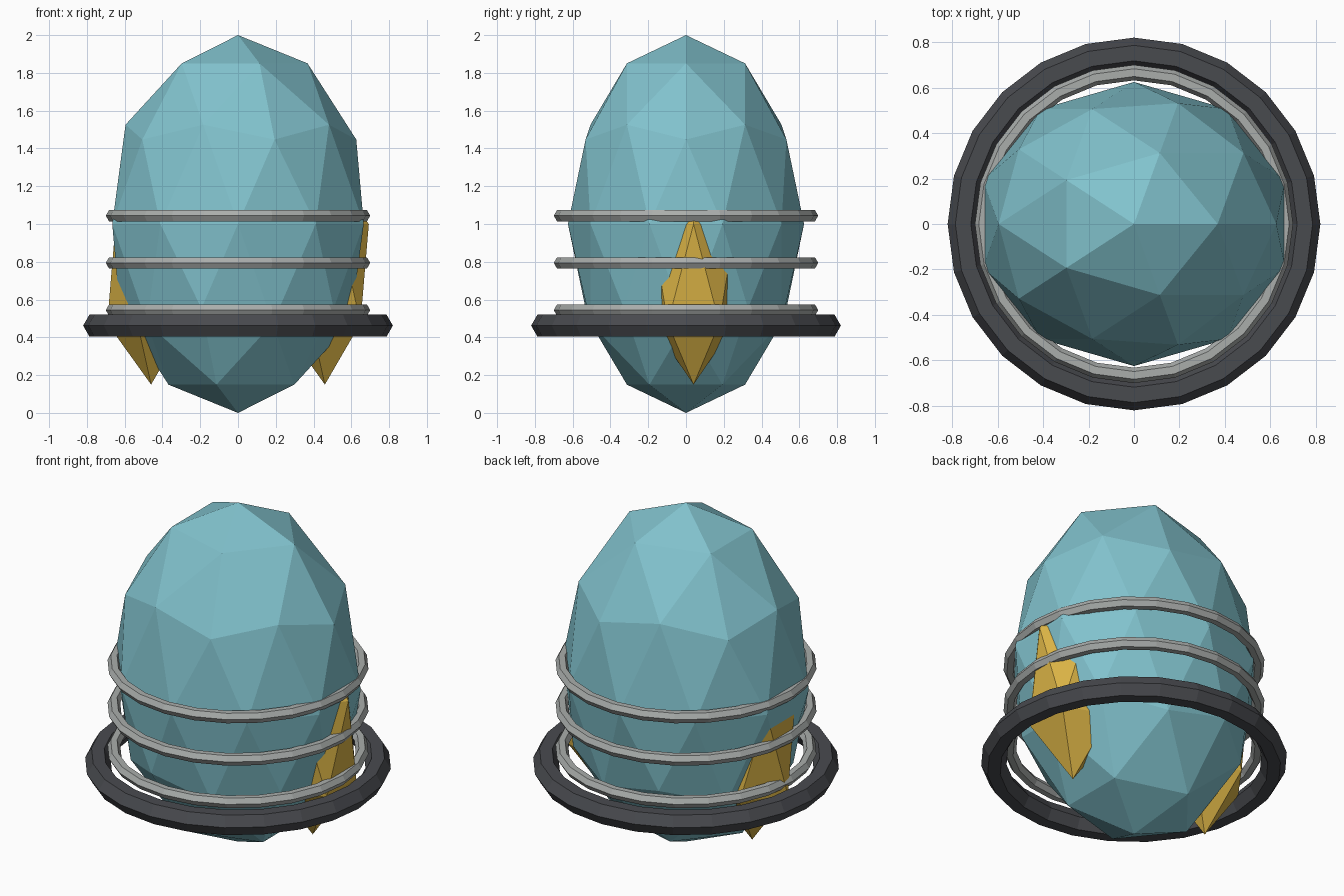
import bpy

if "Cube" in bpy.data.objects:
    bpy.data.objects.remove(bpy.data.objects["Cube"])


def material(name, rgb):
    m = bpy.data.materials.new(name)
    m.diffuse_color = (*rgb, 1.0)
    m.use_nodes = True
    m.node_tree.nodes["Principled BSDF"].inputs["Base Color"].default_value = m.diffuse_color
    return m


teal = material("teal", (0.22, 0.54, 0.61))
gold = material("gold", (0.70, 0.45, 0.06))
light_grey = material("light grey", (0.40, 0.42, 0.41))
charcoal = material("charcoal", (0.066, 0.069, 0.078))


def finish(name, mat):
    obj = bpy.context.object
    obj.name = name
    obj.data.materials.append(mat)
    bpy.ops.object.transform_apply(location=False, rotation=False, scale=True)
    return obj


def faceted_ball(name, subdivisions, location, scale, mat):
    bpy.ops.mesh.primitive_ico_sphere_add(subdivisions=subdivisions, radius=1, location=location)
    bpy.context.object.scale = scale
    return finish(name, mat)


def ring(name, z, major, minor, mat):
    bpy.ops.mesh.primitive_torus_add(location=(0, 0, z), major_segments=24, minor_segments=6,
                                     major_radius=major, minor_radius=minor)
    return finish(name, mat)


# Faceted egg-shaped body
faceted_ball("body", 2, (0, 0, 1), (0.70, 0.625, 1.0), teal)

# Gold shards half sunk into both sides
for side, x in (("left", -0.46), ("right", 0.46)):
    faceted_ball(side + "_shard", 1, (x, 0.04, 0.737), (0.26, 0.26, 0.587), gold)

# Three thin bands and the heavy base ring
for i, z in enumerate((1.044, 0.794, 0.544)):
    ring(f"band_{i + 1}", z, 0.666, 0.034, light_grey)
ring("base_ring", 0.462, 0.752, 0.068, charcoal)
